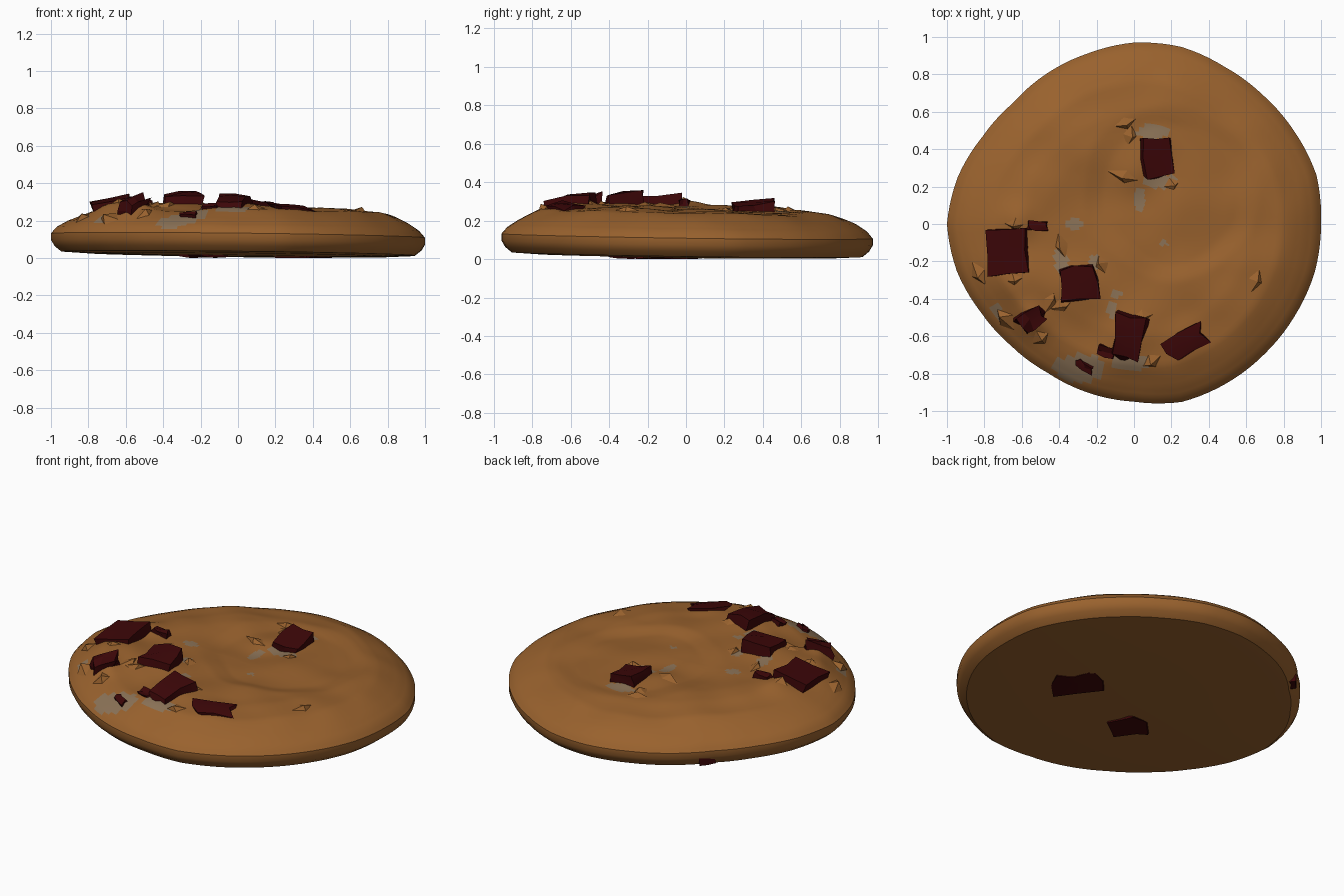
import bpy, bmesh, math, random
from mathutils import Vector, Matrix, noise

random.seed(4)
if "Cube" in bpy.data.objects:
    bpy.data.objects.remove(bpy.data.objects["Cube"])


def material(name, rgb):
    m = bpy.data.materials.new(name)
    m.use_nodes = True
    m.diffuse_color = (*rgb, 1)
    m.node_tree.nodes["Principled BSDF"].inputs["Base Color"].default_value = (*rgb, 1)
    return m


dough = material("baked dough", (0.32, 0.122, 0.027))
chocolate = material("dark chocolate", (0.046, 0.002, 0.0025))
smear = material("pale smear", (0.26, 0.17, 0.095))


def finish(bm, name, mats, angle):
    bmesh.ops.recalc_face_normals(bm, faces=bm.faces)
    me = bpy.data.meshes.new(name)
    bm.to_mesh(me)
    bm.free()
    ob = bpy.data.objects.new(name, me)
    bpy.context.collection.objects.link(ob)
    for m in mats:
        me.materials.append(m)
    bpy.ops.object.select_all(action="DESELECT")
    ob.select_set(True)
    bpy.context.view_layer.objects.active = ob
    bpy.ops.object.shade_smooth_by_angle(angle=math.radians(angle))


def lerp_table(table, t):
    for (a, u), (b, v) in zip(table, table[1:]):
        if t <= b:
            return u + (v - u) * (t - a) / (b - a)
    return table[-1][1]


# Outline radius every 15 degrees, and height of the crust from centre to edge
OUTLINE = [1, 1.01, .99, .975, .97, .98, .97, .945, .93, .915, .935, .975,
           1, .98, .945, .925, .92, .935, .95, .985, .985, .985, .99, 1, 1]
CROWN = [(0, .27), (.5, .27), (.62, .264), (.7, .252), (.79, .243), (.85, .22),
         (.91, .192), (.97, .155), (1, .12)]
# Lumps: x, y, spread, height
LUMPS = [(-.62, -.28, .16, .03), (-.62, .02, .10, .035), (-.28, -.3, .13, .025),
         (-.03, -.6, .12, .025), (-.55, -.52, .09, .045), (.12, .38, .10, .015),
         (.27, -.63, .1, .015), (0, .26, .1, .02)]
# Smears: x, y, half width, half depth
SMEARS = [(-.29, -.77, .14, .075), (-.32, 0, .04, .04), (.03, .13, .03, .07),
          (.14, .23, .09, .04), (.10, .49, .09, .04), (-.39, -.2, .035, .07),
          (-.12, -.46, .03, .04), (-.09, -.37, .03, .02), (-.73, -.47, .03, .03),
          (-.02, -.74, .10, .04), (-.2, -.2, .04, .04), (.16, -.1, .02, .02)]


def radius(a):
    return lerp_table(list(enumerate(OUTLINE)), math.degrees(a) % 360 / 15)


def lean(x, y):
    return -.012 * x - .014 * y


def top_height(x, y):
    t = min(1, math.hypot(x, y) / radius(math.atan2(y, x)))
    z = lerp_table(CROWN, t) + lean(x, y)
    fade = min(1, (1 - t) / .2)
    for lx, ly, s, h in LUMPS:
        z += fade * h * math.exp(-((x - lx) ** 2 + (y - ly) ** 2) / (s * s))
    # Shallow hollow towards the back, with a wavering edge
    wobble = .06 * noise.noise(Vector((x * 3, y * 3, 5)))
    step = (.46 + wobble - math.hypot(x - .2, y - .17)) / .1
    z -= .018 * max(0, min(1, step))
    return z + .018 * fade * noise.noise(Vector((x * 4, y * 4, 1.7)))


# Cookie body: concentric rings over the crown, round the rim and under the base
SEGS, RINGS = 120, 44
UNDER = [(1, .085), (.98, .052), (.945, .024), (.8, .016), (.4, .01)]
bm = bmesh.new()
rings = []
levels = [(1 - (i / RINGS) ** 1.1, None) for i in range(RINGS)]
for t, under in levels[::-1] + UNDER:
    ring = []
    for k in range(SEGS):
        a = math.tau * k / SEGS
        r = t * radius(a)
        x, y = r * math.cos(a), r * math.sin(a)
        z = top_height(x, y) if under is None else max(0, under + lean(x, y))
        ring.append(bm.verts.new((x, y, z)))
    rings.append(ring)
for inner, outer in zip(rings, rings[1:]):
    for k in range(SEGS):
        n = (k + 1) % SEGS
        bm.faces.new((inner[k], inner[n], outer[n], outer[k]))
for ring, z in ((rings[0], top_height(0, 0)), (rings[-1], .008)):
    hub = bm.verts.new((0, 0, z))
    for k in range(SEGS):
        bm.faces.new((ring[k], ring[(k + 1) % SEGS], hub))
for f in bm.faces:
    c = f.calc_center_median()
    if c.z > .12 and any(((c.x - x) / w) ** 2 + ((c.y - y) / d) ** 2 < 1 for x, y, w, d in SMEARS):
        f.material_index = 1
finish(bm, "cookie_body", [dough, smear], 32)


# Chocolate chunks: irregular blocks set into the crust
def chunk(name, loc, size, yaw, tilt_x=0, tilt_y=0, rough=.12):
    bm = bmesh.new()
    bmesh.ops.create_cube(bm, size=1)
    bmesh.ops.subdivide_edges(bm, edges=bm.edges[:], cuts=1, use_grid_fill=True)
    for v in bm.verts:
        v.co += Vector([random.uniform(-rough, rough) for _ in range(3)]) * .7
        v.co = Vector([c * s for c, s in zip(v.co, size)])
    turn = Matrix.Rotation(math.radians(yaw), 4, "Z") @ Matrix.Rotation(
        math.radians(tilt_x), 4, "X") @ Matrix.Rotation(math.radians(tilt_y), 4, "Y")
    bm.transform(Matrix.Translation(loc) @ turn)
    for v in bm.verts:
        v.co.z = max(v.co.z, 0)
    finish(bm, name, [chocolate], 20)


chunk("left_chunk", (-.67, -.145, .255), (.21, .24, .12), 3, 4, -10, .06)
chunk("middle_chunk", (-.295, -.315, .285), (.19, .18, .12), 8, 8, -6)
chunk("front_chunk", (-.03, -.61, .265), (.17, .23, .12), -12, 10, 4, .15)
chunk("front_left_chunk", (-.55, -.51, .27), (.14, .11, .09), 35, 12, -10, .25)
chunk("front_right_chunk", (.27, -.63, .243), (.20, .13, .08), 25, 10, 6, .2)
chunk("back_chunk", (.12, .355, .245), (.15, .20, .10), 5, 5, 8)
chunk("small_front_chunk", (-.26, -.755, .215), (.10, .04, .05), -30, 25, 0, .2)
chunk("small_left_chunk", (-.51, -.01, .285), (.10, .05, .05), -5, 0, 0, .2)
chunk("front_chip", (-.14, -.68, .25), (.09, .05, .06), -15, 15, 0, .2)
chunk("edge_chunk", (-.59, .645, .06), (.10, .075, .055), 45, 0, 0, .15)
chunk("base_chunk", (.34, -.07, .04), (.27, .21, .085), -50, 0, 0, .2)
chunk("base_chip", (-.17, -.26, .04), (.19, .19, .075), 30, 0, 0, .25)


# Cracked flaps of dough lifted around the chunks: x, y, direction, length
FLAPS = [(-.05, .55, 20, .18), (-.03, .26, -15, .28), (.19, .22, 20, .14), (-.38, -.1, -75, .22),
         (-.62, .01, 0, .18), (-.83, -.25, -60, .2), (-.65, -.285, 10, .18), (-.16, -.22, -70, .16),
         (-.4, -.43, 20, .16), (-.67, -.52, -50, .2), (-.5, -.6, 35, .16), (.04, -.48, 5, .18),
         (.1, -.72, 30, .16), (.64, -.3, 70, .2), (-.46, -.42, 70, .16), (-.03, .48, 80, .16)]
bm = bmesh.new()
for x, y, direction, length in FLAPS:
    a = math.radians(direction)
    along = Vector((math.cos(a), math.sin(a), 0)) * length / 2
    side = Vector((-math.sin(a), math.cos(a), 0)) * .055
    base = Vector((x, y, top_height(x, y)))
    corners = [base - along, base + along, base + side, base - side]
    for c in corners:
        c.z = top_height(c.x, c.y) - .012
    crest = base + along * random.uniform(-.5, .5) - side * .45 + Vector((0, 0, .02))
    v = [bm.verts.new(c) for c in corners + [crest]]
    for i, j in ((0, 3), (3, 1), (1, 2), (2, 0)):
        bm.faces.new((v[i], v[j], v[4]))
    bm.faces.new((v[0], v[2], v[1], v[3]))
finish(bm, "crust_flaps", [dough], 20)
